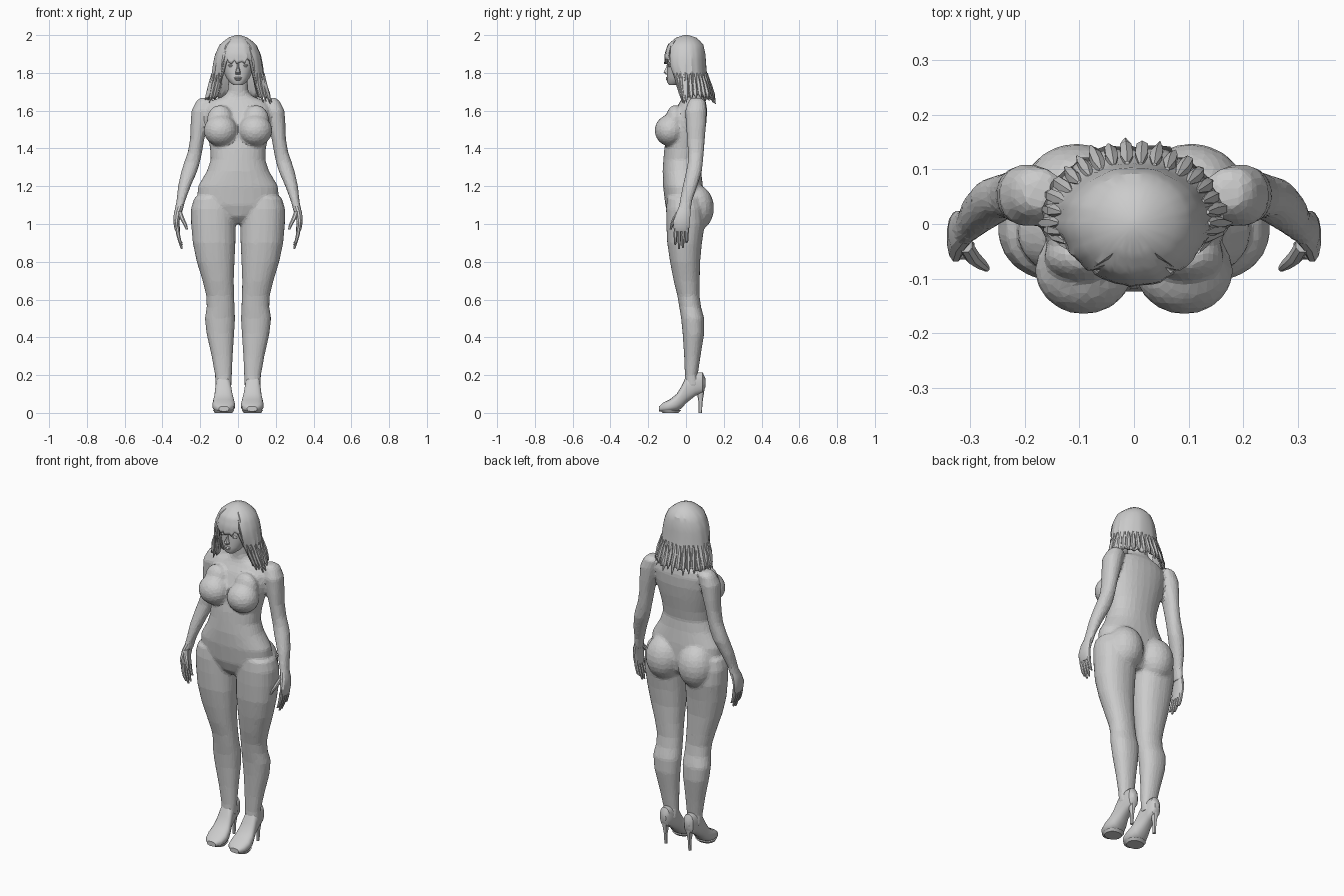
import bpy, bmesh, math, random
from mathutils import Matrix
random.seed(4)


def loft(bm, rings, s=1, axis='z', n=20, p=2.2):
    """Rings are (t, a0, a1, b0, b1): station along axis, then section extents."""
    rows = []
    for t, a0, a1, b0, b1 in rings:
        row = []
        for i in range(n):
            th = 2 * math.pi * (i + .5) / n
            c, d = math.cos(th), math.sin(th)
            a = (a0 + a1) / 2 + (a1 - a0) / 2 * math.copysign(abs(c) ** (2 / p), c)
            b = (b0 + b1) / 2 + (b1 - b0) / 2 * math.copysign(abs(d) ** (2 / p), d)
            row.append(bm.verts.new((s * a, b, t) if axis == 'z' else (s * a, t, b)))
        rows.append(row)
    faces = [bm.faces.new(rows[0]), bm.faces.new(rows[-1])]
    for r, q in zip(rows, rows[1:]):
        for i in range(n):
            j = (i + 1) % n
            faces.append(bm.faces.new((r[i], r[j], q[j], q[i])))
    bmesh.ops.recalc_face_normals(bm, faces=faces)


def ball(bm, c, r, u=20, v=12):
    m = Matrix.Translation(c) @ Matrix.Diagonal((*r, 1))
    bmesh.ops.create_uvsphere(bm, u_segments=u, v_segments=v, radius=1, matrix=m)


def finish(bm, name, angle=25):
    me = bpy.data.meshes.new(name)
    bm.to_mesh(me)
    bm.free()
    ob = bpy.data.objects.new(name, me)
    bpy.context.collection.objects.link(ob)
    bpy.ops.object.select_all(action='DESELECT')
    ob.select_set(True)
    bpy.context.view_layer.objects.active = ob
    if angle:
        bpy.ops.object.shade_smooth_by_angle(angle=math.radians(angle))
    return ob


# Body: torso, legs, arms fused by a remesh
bm = bmesh.new()
torso = [(1.0, .05, -.05, .05), (1.04, .13, -.09, .085), (1.1, .22, -.11, .095),
         (1.2, .212, -.122, .09), (1.28, .165, -.124, .08), (1.34, .145, -.12, .075),
         (1.4, .148, -.115, .085), (1.48, .163, -.1, .1), (1.55, .175, -.08, .11),
         (1.61, .175, -.055, .112), (1.65, .15, -.03, .105), (1.675, .08, -.02, .09),
         (1.7, .055, -.02, .08), (1.78, .05, -.025, .075)]
loft(bm, [(z, -x, x, f, b) for z, x, f, b in torso], n=28)
leg = [(1.14, .03, .232, -.1, .08), (1.08, .012, .25, -.106, .095), (1.0, .012, .249, -.105, .1),
       (.9, .013, .24, -.1, .085), (.8, .018, .219, -.085, .075), (.7, .022, .188, -.066, .073),
       (.62, .02, .168, -.046, .072), (.56, .018, .166, -.036, .08), (.5, .015, .176, -.026, .097),
       (.42, .02, .167, -.018, .097), (.3, .028, .14, -.01, .077), (.2, .032, .122, -.006, .062),
       (.14, .034, .12, -.01, .08)]
arm = [(1.668, .15, .2, .03, .08), (1.65, .13, .222, .012, .104), (1.6, .14, .247, -.005, .11),
       (1.52, .16, .252, 0, .106), (1.45, .178, .254, .005, .1), (1.38, .19, .266, .01, .095),
       (1.33, .2, .284, .01, .09), (1.28, .215, .3, 0, .085), (1.2, .25, .318, -.018, .06),
       (1.12, .28, .326, -.034, .032), (1.06, .295, .338, -.045, .025)]
for s in (1, -1):
    loft(bm, leg, s)
    loft(bm, arm, s, n=16)
    ball(bm, (s * .105, .05, 1.085), (.103, .098, .125))
    ball(bm, (s * .092, -.085, 1.495), (.09, .081, .083))
    ball(bm, (s * .095, -.058, 1.55), (.07, .05, .08))
body = finish(bm, "body", 0)
m = body.modifiers.new("fuse", 'REMESH')
m.mode, m.voxel_size = 'VOXEL', .009
m = body.modifiers.new("soften", 'SMOOTH')
m.factor, m.iterations = .5, 5
m = body.modifiers.new("facets", 'DECIMATE')
m.ratio = .14

# Head with face features
bm = bmesh.new()
head = [(1.735, .024, -.09, -.045), (1.75, .044, -.1, .0), (1.775, .063, -.1, .05),
        (1.81, .079, -.1, .075), (1.85, .09, -.097, .09), (1.9, .095, -.095, .09),
        (1.95, .078, -.075, .075), (1.98, .04, -.04, .045)]
loft(bm, [(z, -x, x, f, b) for z, x, f, b in head], n=24)
loft(bm, [(1.792, -.013, .013, -.108, -.08), (1.802, -.015, .015, -.12, -.08),
          (1.83, -.007, .007, -.106, -.08), (1.855, -.007, .007, -.099, -.08)], n=8)
ball(bm, (0, -.097, 1.774), (.021, .01, .005), 12, 6)
ball(bm, (0, -.096, 1.765), (.018, .01, .006), 12, 6)
for s in (1, -1):
    ball(bm, (s * .036, -.084, 1.838), (.017, .011, .009), 12, 6)
finish(bm, "head", 35)

# Hands: palm, four fingers and a thumb
for s, side in ((1, "left"), (-1, "right")):
    bm = bmesh.new()
    loft(bm, [(1.1, .287, .327, -.035, .025), (1.06, .3, .34, -.052, .025), (1.01, .31, .343, -.07, .022),
              (.975, .307, .337, -.066, .018), (.96, .308, .33, -.06, .012)], s, n=12)
    for i, tip in enumerate((.89, .868, .873, .9)):
        y = -.054 + i * .02
        loft(bm, [(.985, .31, .334, y - .011, y + .011), (.945, .306, .328, y - .012, y + .009),
                  (.91, .299, .318, y - .011, y + .007), (tip, .292, .303, y - .008, y + .002)], s, n=8)
    loft(bm, [(1.065, .296, .322, -.052, -.025), (1.03, .283, .31, -.073, -.045),
              (1.0, .27, .292, -.083, -.062), (.972, .264, .277, -.087, -.075)], s, n=8)
    finish(bm, side + "_hand")

# High-heeled shoes with stiletto heels
shoe = [(.102, .06, .09, .135, .185), (.088, .047, .108, .105, .215), (.05, .04, .116, .09, .215),
        (0, .036, .12, .05, .19), (-.025, .028, .125, .022, .14), (-.05, .02, .132, .009, .1),
        (-.085, .015, .136, .005, .072), (-.12, .022, .126, .005, .055), (-.142, .048, .102, .008, .035)]
for s, side in ((1, "left"), (-1, "right")):
    bm = bmesh.new()
    loft(bm, shoe, s, 'y', 20, 2.6)
    loft(bm, [(.15, .05, .106, .045, .1), (.11, .06, .096, .057, .096), (.06, .068, .088, .066, .088),
              (0, .07, .086, .066, .084)], s, n=10)
    loft(bm, [(0, .03, .124, -.125, -.04), (.014, .02, .132, -.138, -.025)], s, n=20)
    finish(bm, side + "_shoe", 35)

# Hair profile: height, half width, front depth, back depth
prof = [(2.0, .012, .012, .012), (1.985, .055, .055, .06), (1.95, .097, .097, .092), (1.9, .12, .114, .104),
        (1.85, .131, .117, .108), (1.78, .14, .09, .114), (1.71, .157, .045, .134), (1.65, .178, .03, .158)]


def hair_point(z, phi, k=1.0):
    for a, b in zip(prof, prof[1:]):
        if z >= b[0] or b is prof[-1]:
            t = (a[0] - z) / (a[0] - b[0])
            w, f, r = (a[i] + (b[i] - a[i]) * t for i in (1, 2, 3))
            c = math.cos(phi)
            return k * w * math.sin(phi), -k * c * (f if c > 0 else r), z


# Hair shell with fringe and ragged hem
bm = bmesh.new()
N, R = 56, 12
cols = []
for i in range(N):
    phi = 2 * math.pi * (i + .5) / N
    off = abs((phi + math.pi) % (2 * math.pi) - math.pi)
    end = (1.862 if off < .7 else 1.675) + random.uniform(-.015, .015)
    k = random.uniform(.965, 1.02)
    cols.append([bm.verts.new(hair_point(2 - (2 - end) * (j / R) ** 1.3, phi, 1 + (k - 1) * j / R))
                 for j in range(R + 1)])
bm.faces.new([c[0] for c in cols])
for i in range(N):
    a, b = cols[i], cols[(i + 1) % N]
    for j in range(R):
        bm.faces.new((a[j], a[j + 1], b[j + 1], b[j]))
bmesh.ops.recalc_face_normals(bm, faces=bm.faces)
hair = finish(bm, "hair", 25)
m = hair.modifiers.new("thickness", 'SOLIDIFY')
m.thickness, m.offset = .014, -1

# Pointed locks along the hem
bm = bmesh.new()
for i in range(26):
    phi = .85 + (2 * math.pi - 1.7) * i / 25
    tip = random.uniform(1.635, 1.67)
    rings = []
    for z, w in ((1.8, .004), (1.74, .013), (1.69, .012), (tip, .002)):
        x, y, _ = hair_point(z, phi, random.uniform(.95, 1.0))
        rings.append((z, x - w, x + w, y - w, y + w))
    loft(bm, rings, n=6)
finish(bm, "hair_locks", 20)
